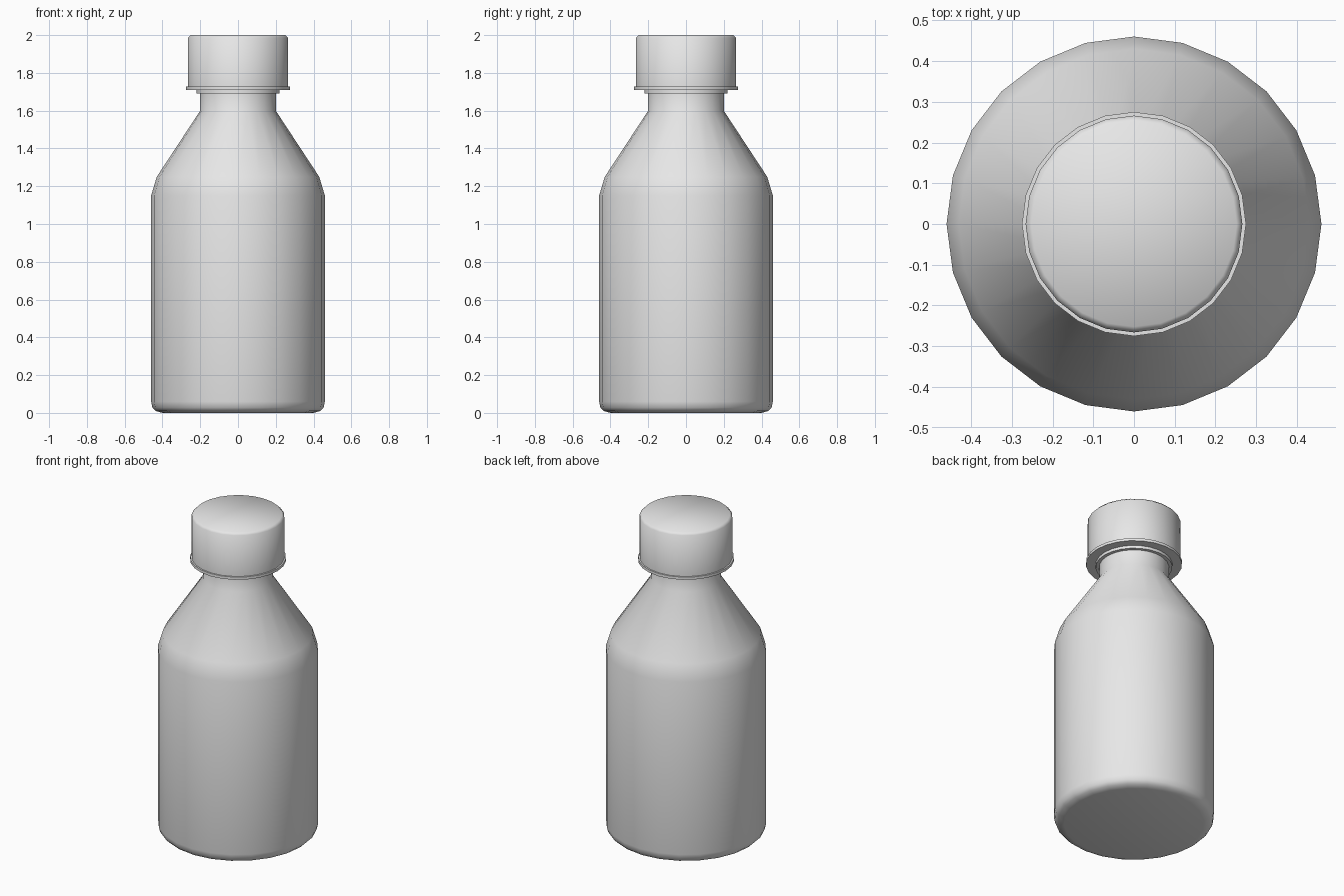
import bpy
import math

cube = bpy.data.objects.get("Cube")
if cube:
    bpy.data.objects.remove(cube, do_unlink=True)

SIDES = 24

grey = bpy.data.materials.new("plain_grey")
grey.use_nodes = True
grey.diffuse_color = (0.8, 0.8, 0.8, 1)
grey.node_tree.nodes["Principled BSDF"].inputs["Base Color"].default_value = (0.8, 0.8, 0.8, 1)


def lathe(name, profile, closed=False):
    """Turn a (radius, height) profile, listed bottom to top, around z."""
    verts = [(r * math.cos(math.tau * i / SIDES), r * math.sin(math.tau * i / SIDES), z)
             for r, z in profile for i in range(SIDES)]
    rows = len(profile)
    faces = []
    for j in range(rows if closed else rows - 1):
        low, high = j * SIDES, (j + 1) % rows * SIDES
        for i in range(SIDES):
            k = (i + 1) % SIDES
            faces.append((low + i, low + k, high + k, high + i))
    if not closed:
        faces.append(tuple(reversed(range(SIDES))))
        faces.append(tuple(range((rows - 1) * SIDES, rows * SIDES)))
    mesh = bpy.data.meshes.new(name)
    mesh.from_pydata(verts, [], faces)
    mesh.materials.append(grey)
    obj = bpy.data.objects.new(name, mesh)
    bpy.context.collection.objects.link(obj)
    bpy.ops.object.select_all(action="DESELECT")
    obj.select_set(True)
    bpy.context.view_layer.objects.active = obj
    bpy.ops.object.shade_smooth_by_angle(angle=math.radians(50))
    return obj


# Bottle: rounded foot, straight wall, sloped shoulder, narrow neck
lathe("bottle_body", [(0.40, 0), (0.435, 0.01), (0.453, 0.028), (0.46, 0.06),
                      (0.46, 1.15), (0.43, 1.25), (0.2, 1.6), (0.2, 1.72)])

# Thin collar between neck and cap
lathe("neck_collar", [(0.195, 1.692), (0.22, 1.692), (0.22, 1.715), (0.195, 1.715)], closed=True)

# Screw cap with a bevelled top edge and a flange at its base
lathe("cap", [(0.275, 1.71), (0.275, 1.727), (0.266, 1.727),
              (0.266, 1.986), (0.252, 2.0)])
